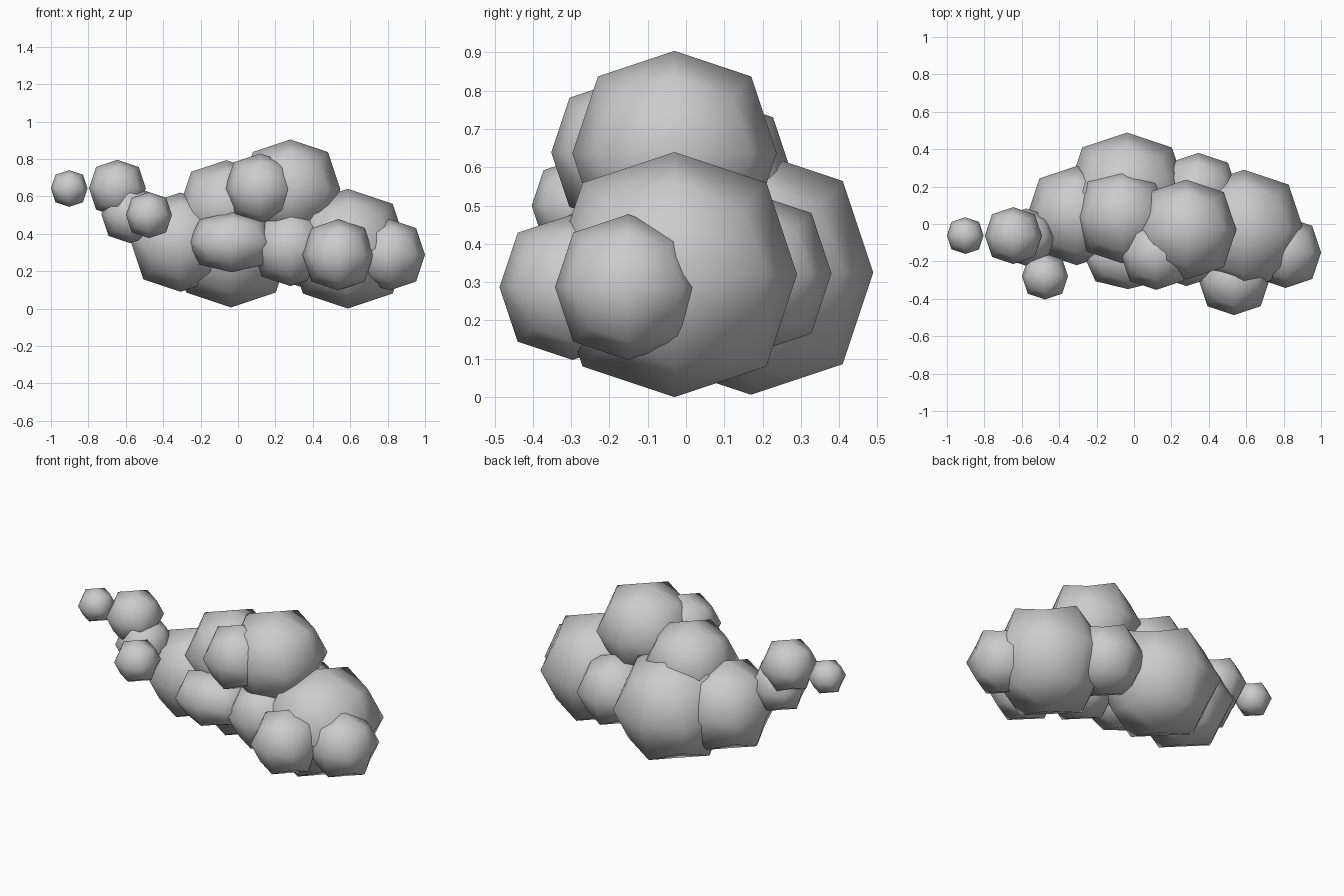
import bpy

if "Cube" in bpy.data.objects:
    bpy.data.objects.remove(bpy.data.objects["Cube"])


def puff(name, centre, size):
    """Cloud puff: a cube rounded by one level of subdivision."""
    radii = size if isinstance(size, tuple) else (size,) * 3
    bpy.ops.mesh.primitive_cube_add(size=2, location=centre)
    ob = bpy.context.object
    ob.name = name
    for v in ob.data.vertices:
        v.co = [c * r for c, r in zip(v.co, radii)]
    mod = ob.modifiers.new("round", 'SUBSURF')
    mod.levels = mod.render_levels = 1
    mod.use_limit_surface = False
    for p in ob.data.polygons:
        p.use_smooth = True
    return ob


# Main body of the cloud
puff("top_puff", (0.28, -0.03, 0.637), 0.267)
puff("right_puff", (0.587, -0.03, 0.32), 0.32)
puff("back_puff", (-0.037, 0.17, 0.325), 0.319)
puff("upper_left_puff", (-0.063, 0.04, 0.543), 0.25)
puff("left_puff", (-0.307, 0.045, 0.355), 0.265)

# Smaller puffs around the body
puff("right_end_puff", (0.81, -0.152, 0.287), 0.19)
puff("front_right_puff", (0.535, -0.297, 0.287), 0.19)
puff("front_middle_puff", (0.28, -0.127, 0.325), 0.205)
puff("front_wide_puff", (-0.033, -0.18, 0.355), (0.23, 0.168, 0.161))
puff("front_top_puff", (0.12, -0.162, 0.639), 0.19)
puff("back_right_puff", (0.345, 0.17, 0.323), 0.21)

# Trailing wisps on the left
puff("wisp_base", (-0.577, -0.07, 0.503), 0.153)
puff("wisp_upper", (-0.645, -0.062, 0.643), 0.152)
puff("wisp_front", (-0.476, -0.28, 0.5), 0.123)
puff("wisp_tip", (-0.902, -0.062, 0.642), 0.098)
